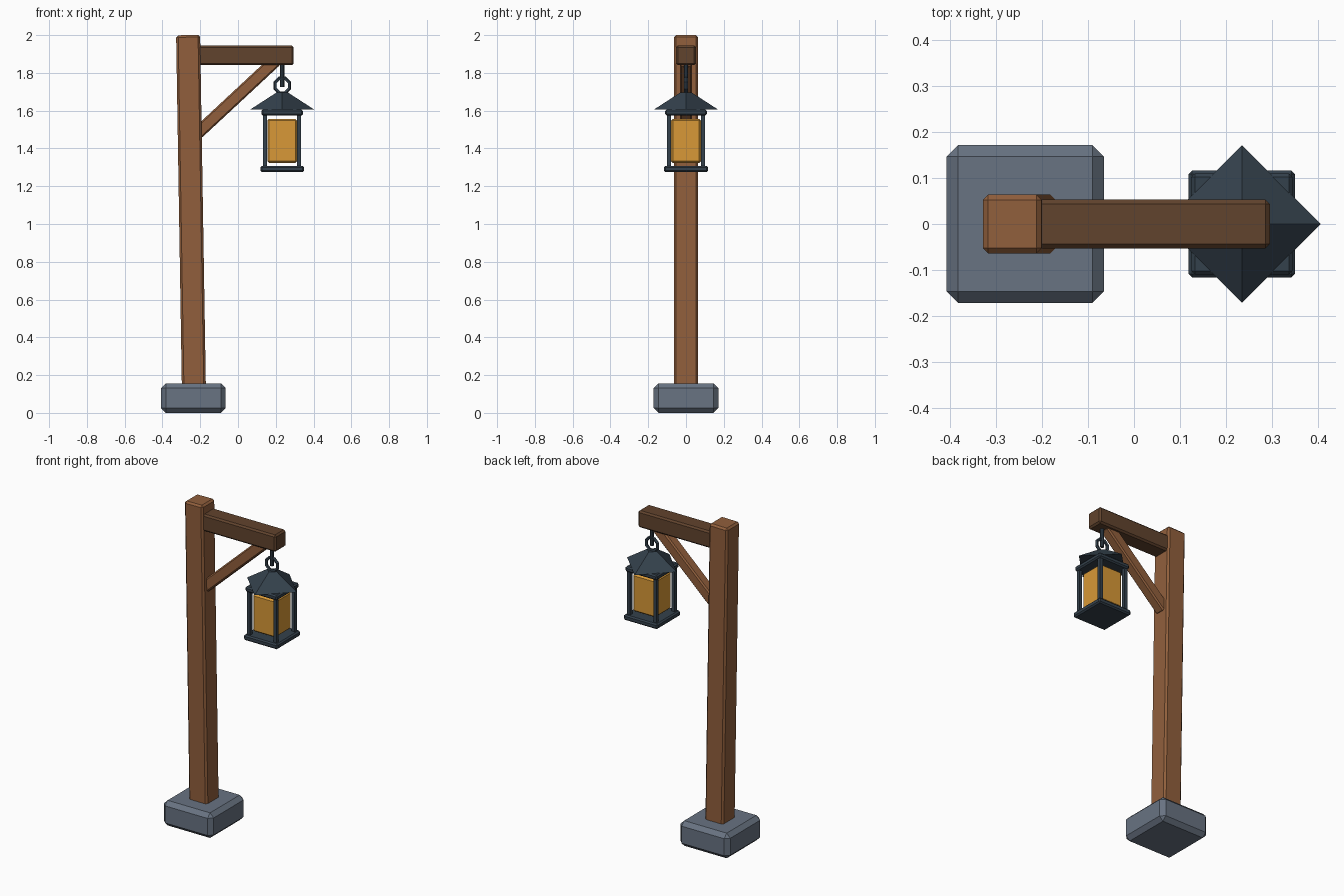
import bpy, bmesh, math
from mathutils import Matrix, Vector

if "Cube" in bpy.data.objects:
    bpy.data.objects.remove(bpy.data.objects["Cube"])


def material(name, rgb):
    m = bpy.data.materials.new(name)
    lin = [((c / 255 + 0.055) / 1.055) ** 2.4 for c in rgb]
    m.diffuse_color = (*lin, 1)
    m.use_nodes = True
    m.node_tree.nodes["Principled BSDF"].inputs["Base Color"].default_value = m.diffuse_color
    return m


STONE = material("grey_stone", (104, 115, 130))
WOOD = material("brown_wood", (145, 95, 60))
DARK = material("dark_wood", (97, 67, 45))
IRON = material("dark_iron", (52, 65, 76))
GLASS = material("amber_glass", (216, 153, 55))


def finish(name, bm, mat, loc, rot=None):
    bm.transform(Matrix.Translation(Vector(loc)) @ (rot or Matrix.Identity(4)))
    bmesh.ops.recalc_face_normals(bm, faces=bm.faces)
    me = bpy.data.meshes.new(name)
    bm.to_mesh(me)
    bm.free()
    me.materials.append(mat)
    ob = bpy.data.objects.new(name, me)
    bpy.context.collection.objects.link(ob)
    return ob


def box(name, mat, loc, size, bevel=0.0, rot_y=0.0):
    bm = bmesh.new()
    bmesh.ops.create_cube(bm, size=1)
    bmesh.ops.scale(bm, vec=size, verts=bm.verts)
    if bevel:
        bmesh.ops.bevel(bm, geom=bm.edges[:], offset=bevel, segments=1,
                        affect='EDGES', profile=0.5)
    return finish(name, bm, mat, loc, Matrix.Rotation(rot_y, 4, 'Y'))


def cone(name, mat, loc, sides, r1, r2, depth):
    bm = bmesh.new()
    bmesh.ops.create_cone(bm, cap_ends=True, segments=sides,
                          radius1=r1, radius2=r2, depth=depth)
    return finish(name, bm, mat, loc)


# Stone foot and slightly leaning post
box("stone_base", STONE, (-0.236, 0, 0.078), (0.342, 0.342, 0.156), 0.025)
box("post", WOOD, (-0.2486, 0, 1.05), (0.127, 0.127, 1.9), 0.011, -0.0163)

# Horizontal arm and diagonal brace
box("arm", DARK, (0.02, 0, 1.893), (0.55, 0.107, 0.105), 0.01)
box("brace", WOOD, (-0.007, 0, 1.673), (0.57, 0.065, 0.066), 0.008, -0.749)

# Hook rod and hanging ring
LX = 0.234
cone("hook_rod", IRON, (LX, 0, 1.792), 8, 0.011, 0.011, 0.135)
bpy.ops.mesh.primitive_torus_add(major_segments=8, minor_segments=5,
                                 major_radius=0.041, minor_radius=0.01,
                                 location=(LX, 0, 1.733),
                                 rotation=(math.pi / 2, math.pi / 8, 0))
ring = bpy.context.object
ring.name = "hanging_ring"
ring.data.materials.append(IRON)

# Lantern roof (corners on the axes), top and bottom plates
cone("lantern_roof", IRON, (LX, 0, 1.65), 4, 0.171, 0.032, 0.09)
box("lantern_top_plate", IRON, (LX, 0, 1.59), (0.22, 0.22, 0.032), 0.008)
box("lantern_bottom_plate", IRON, (LX, 0, 1.291), (0.232, 0.232, 0.034), 0.008)

# Corner bars and glowing glass
for i, (sx, sy) in enumerate([(1, 1), (1, -1), (-1, 1), (-1, -1)]):
    box(f"lantern_bar_{i + 1}", IRON, (LX + sx * 0.09, sy * 0.09, 1.44),
        (0.021, 0.021, 0.28))
box("lantern_glass", GLASS, (LX, 0, 1.44), (0.158, 0.158, 0.232), 0.009)
